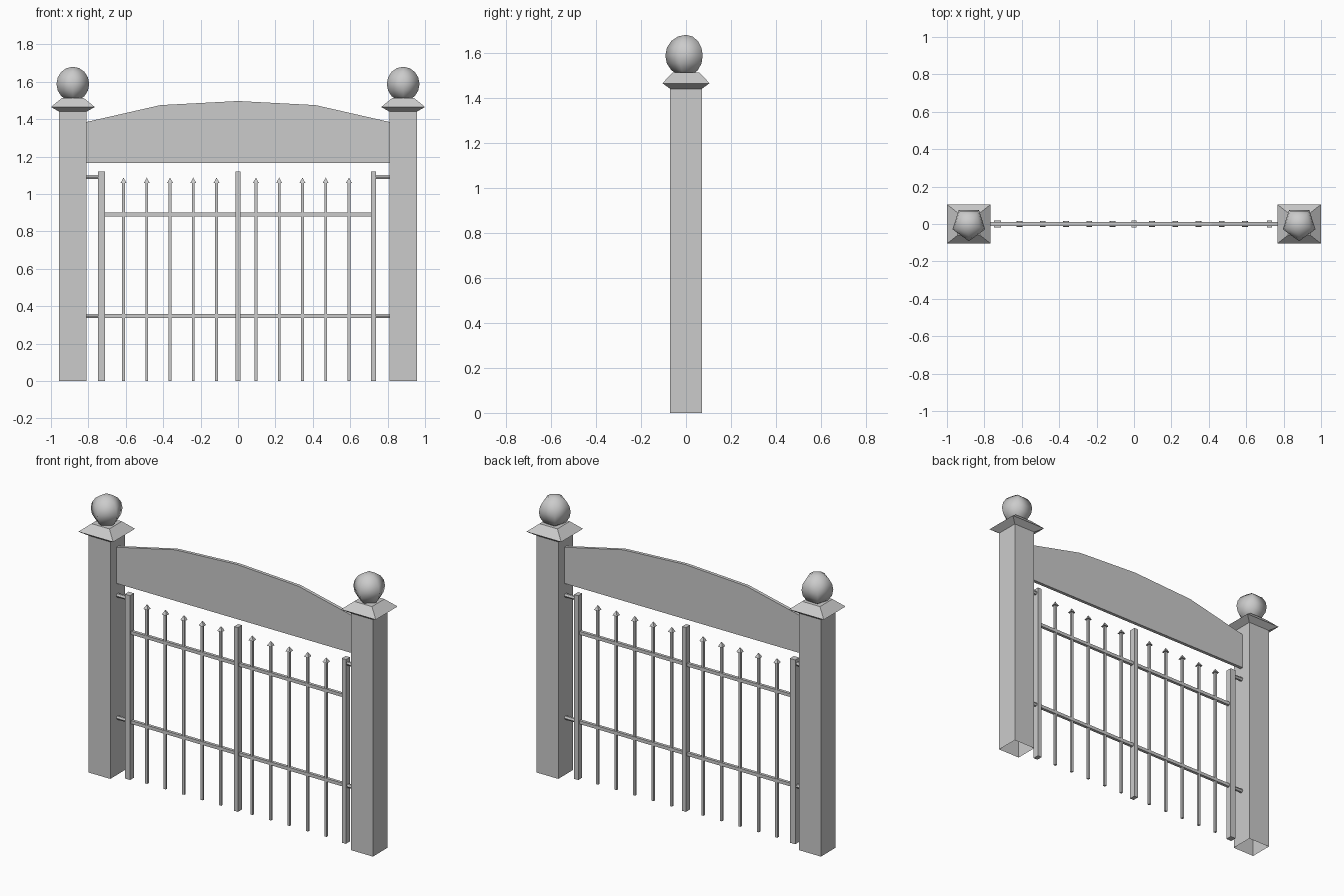
import bpy, bmesh, math

if "Cube" in bpy.data.objects:
    bpy.data.objects.remove(bpy.data.objects["Cube"])


def finish(name, bm):
    bmesh.ops.recalc_face_normals(bm, faces=bm.faces)
    me = bpy.data.meshes.new(name)
    bm.to_mesh(me)
    bm.free()
    ob = bpy.data.objects.new(name, me)
    bpy.context.collection.objects.link(ob)
    return ob


def loft(name, cx, sections, cap_bottom=True):
    """Stack rectangles (half_x, half_y, z); a zero-sized last one makes a point."""
    bm = bmesh.new()
    rings = [[bm.verts.new((cx + sx * hx, sy * hy, z))
              for sx, sy in ((-1, -1), (1, -1), (1, 1), (-1, 1))]
             for hx, hy, z in sections]
    for a, b in zip(rings, rings[1:]):
        for i in range(4):
            j = (i + 1) % 4
            bm.faces.new((a[i], a[j], b[j], b[i]))
    if cap_bottom:
        bm.faces.new(rings[0][::-1])
    bm.faces.new(rings[-1])
    bmesh.ops.remove_doubles(bm, verts=bm.verts, dist=1e-5)
    return finish(name, bm)


def rod(name, x0, x1, z, r):
    bpy.ops.mesh.primitive_cylinder_add(
        vertices=6, radius=r, depth=x1 - x0,
        location=((x0 + x1) / 2, 0, z), rotation=(0, math.pi / 2, 0))
    bpy.context.object.name = name


# Posts with flared caps and five-sided ball finials
for side, cx in (("left", -0.883), ("right", 0.883)):
    loft(f"{side}_post", cx, [(0.073, 0.07, 0), (0.073, 0.07, 1.44)], cap_bottom=False)
    loft(f"{side}_post_cap", cx, [(0.073, 0.07, 1.44), (0.117, 0.105, 1.465),
                                  (0.06, 0.06, 1.512)])
    bpy.ops.mesh.primitive_uv_sphere_add(segments=5, ring_count=8, radius=0.092,
                                         location=(cx, 0, 1.588),
                                         rotation=(0, 0, math.pi))
    ball = bpy.context.object
    ball.name = f"{side}_ball_finial"
    bpy.ops.object.shade_smooth()

# Arched top panel
half = [(0.81, 1.385), (0.415, 1.475)]
outline = ([(-0.81, 1.165), (0.81, 1.165)] + half + [(0, 1.497)]
           + [(-x, z) for x, z in reversed(half)])
bm = bmesh.new()
face = bm.faces.new([bm.verts.new((x, -0.01, z)) for x, z in outline])
ext = bmesh.ops.extrude_face_region(bm, geom=[face], use_keep_orig=True)
bmesh.ops.translate(bm, vec=(0, 0.02, 0),
                    verts=[g for g in ext["geom"] if isinstance(g, bmesh.types.BMVert)])
finish("arched_panel", bm)

# Gate stiles
for name, x, hx in (("left_stile", -0.73, 0.018), ("centre_stile", 0, 0.013),
                    ("right_stile", 0.725, 0.014)):
    loft(name, x, [(hx, 0.019, 0), (hx, 0.019, 1.12)])

# Cross rails
for name, z in (("lower_rail", 0.347), ("upper_rail", 0.89)):
    loft(name, 0, [(0.72, 0.009, z - 0.01), (0.72, 0.009, z + 0.01)])

# Pickets with pointed heads
for start in (-0.612, 0.096):
    for i in range(5):
        loft("picket", start + 0.1243 * i,
             [(0.007, 0.007, 0), (0.007, 0.007, 1.06), (0.015, 0.015, 1.06), (0, 0, 1.088)])

# Hinge and latch pins
for z in (0.347, 1.09):
    rod("left_hinge_pin", -0.815, -0.735, z, 0.012)
    rod("right_latch_pin", 0.73, 0.815, z, 0.012)
